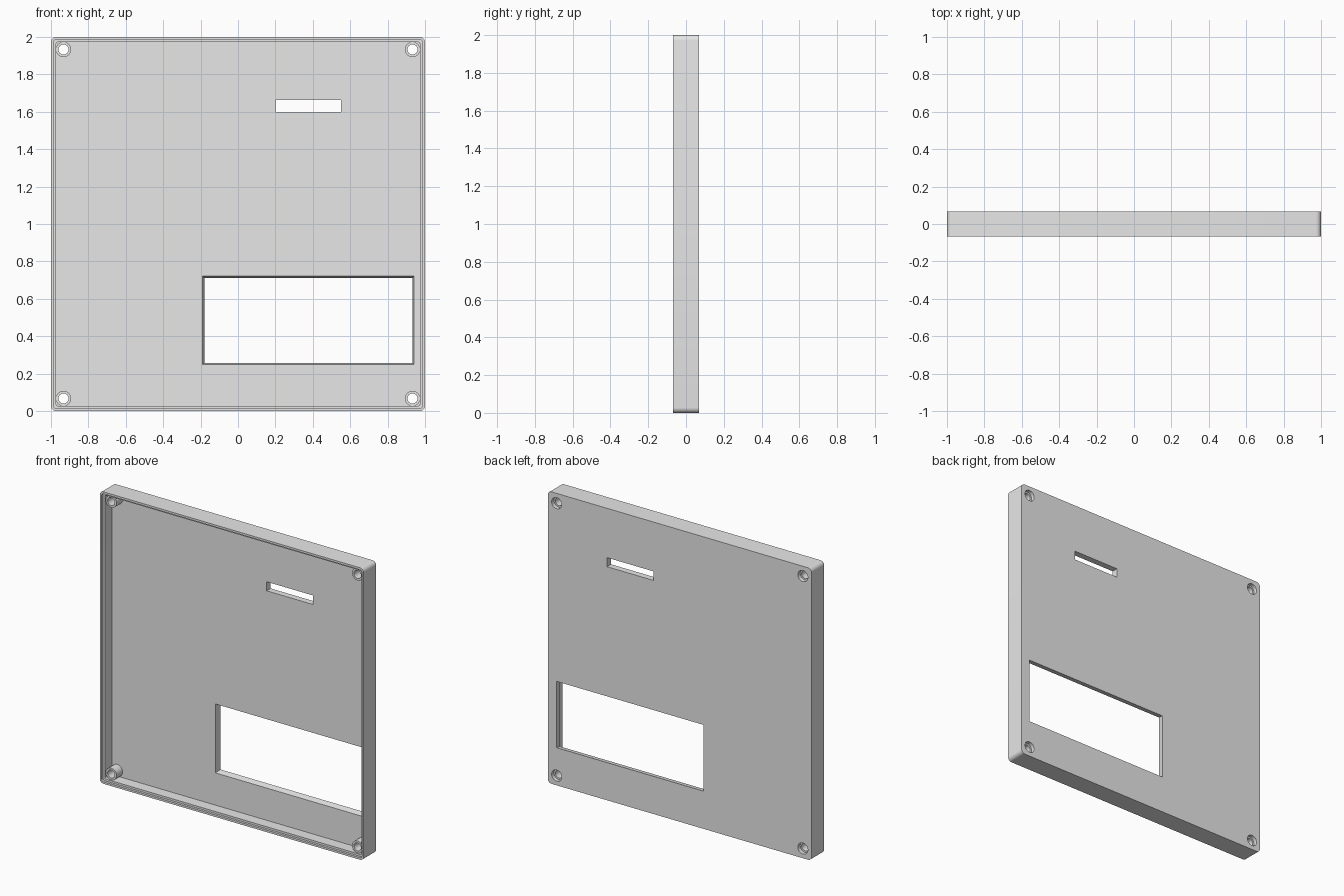
import bpy, bmesh, math

cube = bpy.data.objects.get("Cube")
if cube:
    bpy.data.objects.remove(cube, do_unlink=True)

FRONT, BACK, FLOOR = -0.068, 0.068, 0.025
POST_TOP, SEAT = -0.04, 0.042
SCREW = 0.933          # screw offset from the panel centre
BORE, POST_R, HEAD_R = 0.027, 0.041, 0.038

grey = bpy.data.materials.new("light_grey")
grey.diffuse_color = (0.8, 0.8, 0.8, 1)
grey.use_nodes = True
grey.node_tree.nodes["Principled BSDF"].inputs["Base Color"].default_value = (0.8, 0.8, 0.8, 1)


def rounded_square(half, radius, steps=6):
    pts = []
    c = half - radius
    for q, (sx, sz) in enumerate([(1, 1), (-1, 1), (-1, -1), (1, -1)]):
        for i in range(steps + 1):
            a = math.pi / 2 * (q + i / steps)
            pts.append((sx * c + radius * math.cos(a), 1 + sz * c + radius * math.sin(a)))
    return pts


def rectangle(x0, x1, z0, z1, grow=0):
    return [(x1 + grow, z1 + grow), (x0 - grow, z1 + grow),
            (x0 - grow, z0 - grow), (x1 + grow, z0 - grow)]


def circle(cx, cz, r, n=32):
    return [(cx + r * math.cos(2 * math.pi * i / n), cz + r * math.sin(2 * math.pi * i / n))
            for i in range(n)]


def loft(name, sections, closed=False):
    """Bridge (y, outline) sections; cap the ends, or join last to first."""
    bm = bmesh.new()
    loops = [[bm.verts.new((x, y, z)) for x, z in pts] for y, pts in sections]
    pairs = list(zip(loops, loops[1:]))
    if closed:
        pairs.append((loops[-1], loops[0]))
    else:
        bm.faces.new(loops[0])
        bm.faces.new(loops[-1])
    for a, b in pairs:
        n = len(a)
        for i in range(n):
            j = (i + 1) % n
            bm.faces.new((a[i], a[j], b[j], b[i]))
    bmesh.ops.recalc_face_normals(bm, faces=bm.faces)
    mesh = bpy.data.meshes.new(name)
    bm.to_mesh(mesh)
    bm.free()
    mesh.materials.append(grey)
    ob = bpy.data.objects.new(name, mesh)
    bpy.context.collection.objects.link(ob)
    return ob


def smooth(ob):
    bpy.ops.object.select_all(action='DESELECT')
    ob.select_set(True)
    bpy.context.view_layer.objects.active = ob
    bpy.ops.object.shade_smooth_by_angle(angle=math.radians(30))


# Tray with a stepped rim, open to the front
tray = loft("panel_tray", [
    (BACK, rounded_square(1, 0.028)),
    (FRONT, rounded_square(1, 0.028)),
    (FRONT, rounded_square(0.986, 0.016)),
    (FRONT + 0.016, rounded_square(0.986, 0.016)),
    (FRONT + 0.016, rounded_square(0.972, 0.008)),
    (FLOOR, rounded_square(0.972, 0.008)),
])

# Display window (slightly wider at the front) and slot
window = (-0.18, 0.932, 0.258, 0.712)
cutters = [
    loft("window_cutter", [(FLOOR, rectangle(*window, grow=0.009)), (BACK, rectangle(*window)),
                           (BACK + 0.05, rectangle(*window))]),
    loft("slot_cutter", [(0, rectangle(0.2, 0.55, 1.6, 1.662)),
                         (BACK + 0.05, rectangle(0.2, 0.55, 1.6, 1.662))]),
]

# Screw posts at the corners, with recessed holes through the back
for sx, side in ((-1, "right"), (1, "left")):
    for sz, level in ((-1, "lower"), (1, "upper")):
        x, z = sx * SCREW, 1 + sz * SCREW
        post = loft(f"screw_post_{level}_{side}", [
            (FLOOR, circle(x, z, POST_R)), (POST_TOP, circle(x, z, POST_R)),
            (POST_TOP, circle(x, z, BORE)), (FLOOR, circle(x, z, BORE))], closed=True)
        smooth(post)
        cutters.append(loft(f"screw_cutter_{level}_{side}", [
            (0, circle(x, z, BORE)), (SEAT, circle(x, z, BORE)),
            (SEAT, circle(x, z, HEAD_R)), (BACK + 0.05, circle(x, z, HEAD_R))]))

for cutter in cutters:
    cutter.hide_render = True
    mod = tray.modifiers.new(cutter.name, 'BOOLEAN')
    mod.operation = 'DIFFERENCE'
    mod.solver = 'EXACT'
    mod.object = cutter

# Bake the cuts and drop the cutters
bpy.context.view_layer.update()
graph = bpy.context.evaluated_depsgraph_get()
baked = bpy.data.meshes.new_from_object(tray.evaluated_get(graph))
tray.modifiers.clear()
tray.data = baked
for cutter in cutters:
    bpy.data.objects.remove(cutter, do_unlink=True)
smooth(tray)
